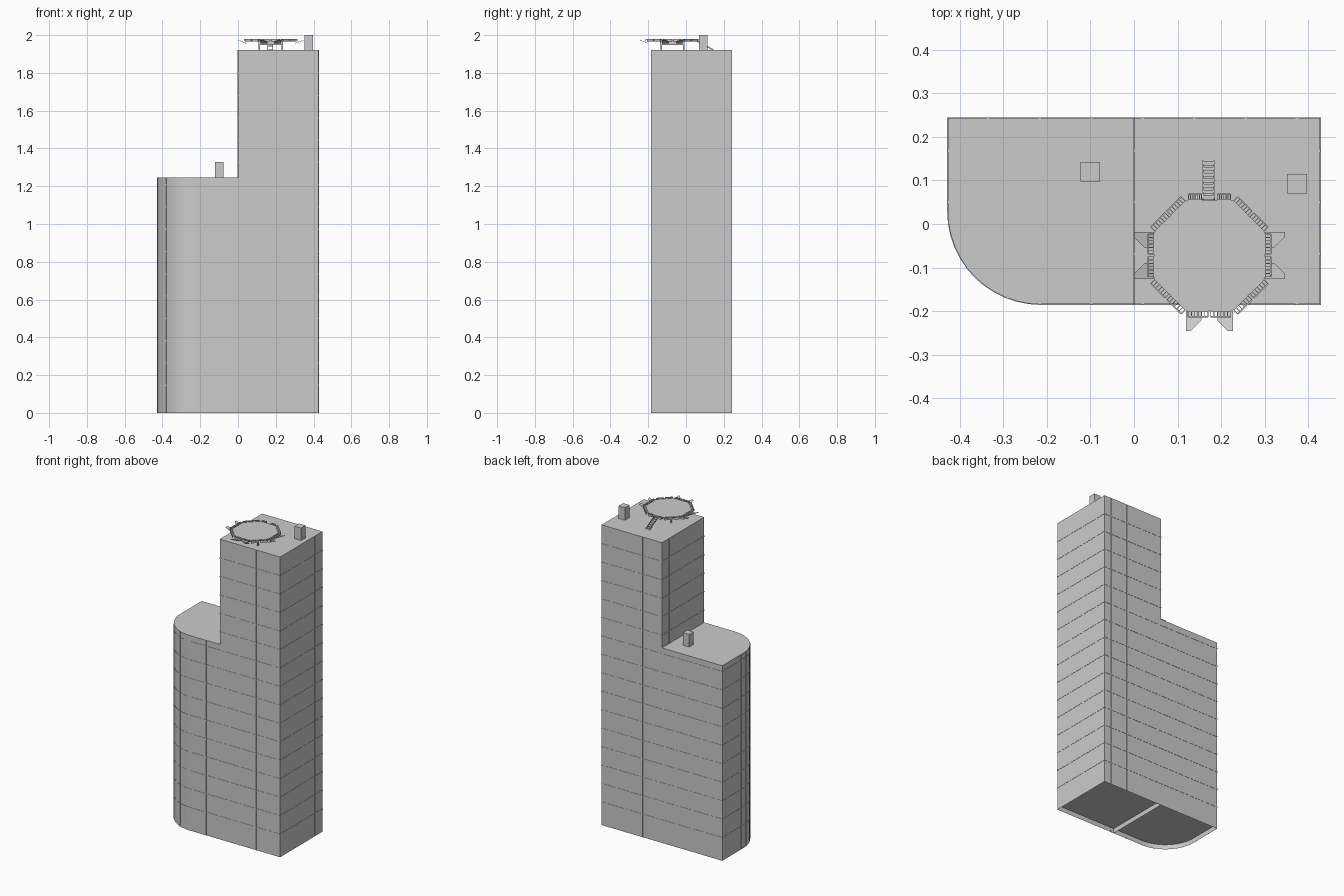
import bpy, bmesh
from math import pi, sin, cos, tan, radians
from mathutils import Matrix, Vector

if "Cube" in bpy.data.objects:
    bpy.data.objects.remove(bpy.data.objects["Cube"])

X, Y0, Y1 = 0.427, -0.184, 0.243      # plan limits of the walls
R = 0.213                             # rounded corner radius
STEP, FIRST = 0.118, 0.028            # facade grid spacing, first floor height
CX, CY = X - R * 2 + R, Y0 + R
LOW_H, TALL_H = 1.247, 1.92
PAD = Vector((0.173, -0.072, 0))      # landing pad centre
APO = 0.127                           # pad apothem


def finish(bm, name, smooth=False):
    bmesh.ops.recalc_face_normals(bm, faces=bm.faces)
    me = bpy.data.meshes.new(name)
    bm.to_mesh(me)
    bm.free()
    ob = bpy.data.objects.new(name, me)
    bpy.context.collection.objects.link(ob)
    if smooth:
        bpy.ops.object.select_all(action='DESELECT')
        ob.select_set(True)
        bpy.context.view_layer.objects.active = ob
        bpy.ops.object.shade_smooth_by_angle(angle=radians(20))
    return ob


def prism(bm, pts, z0, z1):
    lo = [bm.verts.new((x, y, z0)) for x, y in pts]
    hi = [bm.verts.new((x, y, z1)) for x, y in pts]
    base = bm.faces.new(lo[::-1])
    bm.faces.new(hi)
    n = len(pts)
    for i in range(n):
        bm.faces.new((lo[i], lo[(i + 1) % n], hi[(i + 1) % n], hi[i]))
    return base


def box(bm, c, s, m=Matrix()):
    bmesh.ops.create_cube(bm, size=1, matrix=m @ Matrix.Translation(c) @ Matrix.Diagonal((*s, 1)))


def tall_plan(o=0.0):
    return [(-o, Y0 - o), (X + o, Y0 - o), (X + o, Y1 + o), (-o, Y1 + o)]


def low_plan(o=0.0):
    arc = [(-X + R - (R + o) * cos(a), CY - (R + o) * sin(a))
           for a in [i * pi / 24 for i in range(13)]]
    return [(-X - o, Y1 + o)] + arc + [(0, Y0 - o), (0, Y1 + o)]


def tower(name, plan, height):
    # walls and roof, with the ground slab recessed behind a thin skirt
    bm = bmesh.new()
    base = prism(bm, plan(), 0, height)
    bm.normal_update()
    bmesh.ops.inset_region(bm, faces=[base], thickness=0.004)
    for v in base.verts:
        v.co.z = FIRST
    finish(bm, name, True)
    # floor bands
    bm = bmesh.new()
    z = FIRST
    while z < height - 0.02:
        if z > 0.05:
            prism(bm, plan(0.0015), z - 0.003, z + 0.003)
        z += STEP
    finish(bm, name + "_floor_bands", True)


tower("tall_tower", tall_plan, TALL_H)
tower("low_tower", low_plan, LOW_H)

# vertical mullions
W, D = 0.006, 0.003
bm = bmesh.new()


def mullion(x, y, z0, z1, ang=0.0):
    m = Matrix.Translation((x, y, 0)) @ Matrix.Rotation(ang, 4, 'Z')
    box(bm, (0, 0, (z0 + z1) / 2), (W, D, z1 - z0), m)


for i in range(4):
    for y in (Y0, Y1):
        mullion(0.02 + i * STEP, y, 0, TALL_H)
for i in range(1, 4):
    y = Y0 + i * STEP - 0.002
    mullion(X, y, 0, TALL_H, pi / 2)
    mullion(0, y, LOW_H, TALL_H, pi / 2)
    if i > 1:
        mullion(-X, y, 0, LOW_H, pi / 2)
for i in (1, 2):
    for y in (Y0, Y1):
        mullion(0.02 - i * STEP, y, 0, LOW_H)
mullion(0.02 - 3 * STEP, Y1, 0, LOW_H)
for a in (radians(7), radians(38), radians(69)):
    mullion(-X + R - R * cos(a), CY - R * sin(a), 0, LOW_H, pi / 2 + pi + a)
finish(bm, "mullions")

# roof vents
for name, x, y, z in (("low_roof_vent", -0.1, 0.12, LOW_H), ("tall_roof_vent", 0.374, 0.092, TALL_H)):
    bm = bmesh.new()
    box(bm, (x, y, z + 0.04), (0.045, 0.045, 0.08))
    finish(bm, name)

# octagonal landing deck
bm = bmesh.new()
rad = APO / cos(pi / 8)
prism(bm, [(PAD.x + rad * cos(pi / 8 + i * pi / 4), PAD.y + rad * sin(pi / 8 + i * pi / 4))
           for i in range(8)], 1.969, 1.976)
finish(bm, "landing_deck")

# deck supports
bm = bmesh.new()
for dx in (-0.06, 0.06):
    for dy in (-0.06, 0.06):
        box(bm, (PAD.x + dx, PAD.y + dy, 1.944), (0.008, 0.008, 0.05))
for d in (-0.06, 0, 0.06):
    box(bm, (PAD.x + d, PAD.y, 1.958), (0.006, 0.13, 0.022))
    box(bm, (PAD.x, PAD.y + d, 1.958), (0.13, 0.006, 0.022))
finish(bm, "deck_supports")

# edge gratings, two on each side of the deck (local +x points outward)
bm = bmesh.new()
for k in range(8):
    m = Matrix.Translation(PAD) @ Matrix.Rotation(k * pi / 4, 4, 'Z')
    for s in (-1, 1):
        c, ln = (s * 0.033, 0.03) if k == 2 else (s * 0.026, 0.046)
        for r in (0.0, 0.014):
            box(bm, (APO + r, c, 1.972), (0.003, ln, 0.013), m)
        for j in range(7):
            box(bm, (APO + 0.007, c + ln * (j / 6 - 0.5), 1.976), (0.014, 0.002, 0.003), m)
finish(bm, "edge_gratings")

# sloping safety net panels on the left, right and front sides
bm = bmesh.new()
for k in (0, 4, 6):
    m = Matrix.Translation(PAD) @ Matrix.Rotation(k * pi / 4, 4, 'Z')
    for s in (-1, 1):
        prof = [(0.128, 0.018), (0.149, 0.018), (0.173, 0.042), (0.173, 0.054), (0.128, 0.054)]
        rows = [[bm.verts.new(m @ Vector((x, s * y, 1.955 + (x - 0.128) * 0.4 + dz)))
                 for x, y in prof] for dz in (0, 0.002)]
        bm.faces.new(rows[0])
        bm.faces.new(rows[1])
        for i in range(5):
            j = (i + 1) % 5
            bm.faces.new((rows[0][i], rows[0][j], rows[1][j], rows[1][i]))
finish(bm, "safety_nets")

# access stairs behind the deck
bm = bmesh.new()
m = Matrix.Translation((PAD.x - 0.002, 0.1, 1.946)) @ Matrix.Rotation(-0.5, 4, 'X')
for s in (-1, 1):
    box(bm, (s * 0.013, 0, 0), (0.003, 0.1, 0.007), m)
for i in range(7):
    box(bm, (PAD.x - 0.002, 0.061 + i * 0.013, 1.967 - i * 0.007), (0.024, 0.009, 0.002))
finish(bm, "access_stairs")
